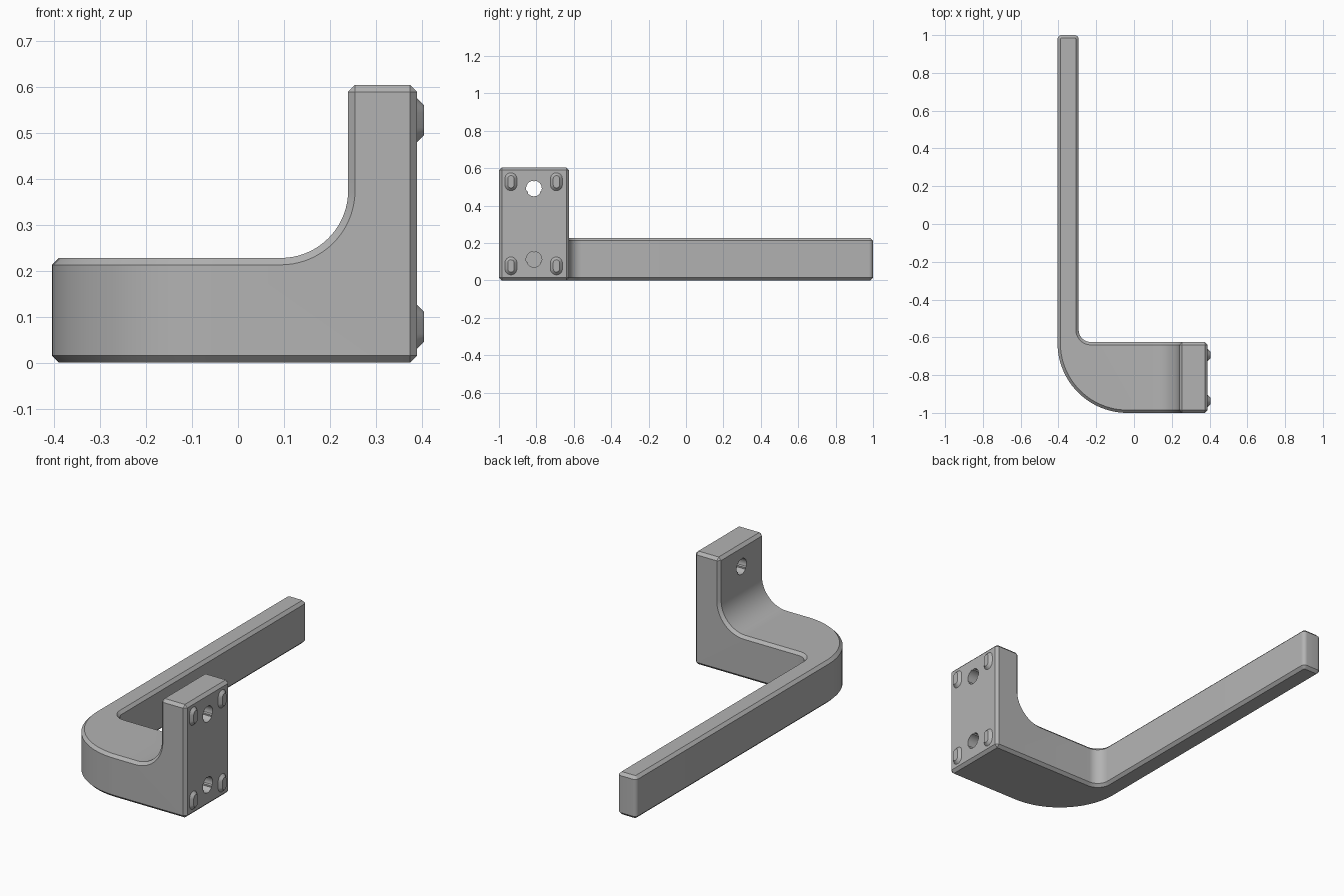
import bpy, bmesh
from math import sin, cos, pi, radians
from mathutils import Vector

cube = bpy.data.objects.get("Cube")
if cube:
    bpy.data.objects.remove(cube, do_unlink=True)

grey = bpy.data.materials.new("plain grey")
grey.use_nodes = True
GREY = (0.45, 0.45, 0.45, 1)
grey.diffuse_color = GREY
for node in grey.node_tree.nodes:
    if node.type == 'BSDF_PRINCIPLED':
        node.inputs["Base Color"].default_value = GREY


def arc(cx, cy, r, start, end, n=12):
    """Points on an arc, angles in degrees."""
    angles = [radians(start + (end - start) * i / n) for i in range(n + 1)]
    return [(cx + r * cos(a), cy + r * sin(a)) for a in angles]


def loft(name, rings):
    """Closed solid through rings of equal point count."""
    bm = bmesh.new()
    loops = [[bm.verts.new(p) for p in ring] for ring in rings]
    n = len(loops[0])
    bm.faces.new(loops[0])
    bm.faces.new(loops[-1])
    for a, b in zip(loops, loops[1:]):
        for i in range(n):
            j = (i + 1) % n
            bm.faces.new((a[i], a[j], b[j], b[i]))
    bmesh.ops.recalc_face_normals(bm, faces=bm.faces)
    mesh = bpy.data.meshes.new(name)
    bm.to_mesh(mesh)
    bm.free()
    mesh.materials.append(grey)
    obj = bpy.data.objects.new(name, mesh)
    bpy.context.collection.objects.link(obj)
    return obj


def select(obj):
    bpy.ops.object.select_all(action='DESELECT')
    obj.select_set(True)
    bpy.context.view_layer.objects.active = obj


def cut(obj, cutter):
    mod = obj.modifiers.new("cut", 'BOOLEAN')
    mod.operation = 'DIFFERENCE'
    mod.solver = 'EXACT'
    mod.object = cutter
    select(obj)
    bpy.ops.object.modifier_apply(modifier=mod.name)
    bpy.data.objects.remove(cutter, do_unlink=True)


LEFT, RIGHT, FRONT, BACK = -0.405, 0.39, -1.0, -0.625
ARM_IN, ARM_TOP, TOP, POST = -0.293, 0.228, 0.605, 0.24
CHAMFER = 0.015

# Bracket body: plan outline with a rounded elbow and a long arm
plan = [(RIGHT, FRONT), (RIGHT, BACK)]
plan += arc(ARM_IN + 0.065, BACK + 0.065, 0.065, 270, 180)
plan += arc(ARM_IN - 0.022, 0.978, 0.022, 0, 90, 6)
plan += arc(LEFT + 0.022, 0.978, 0.022, 90, 180, 6)
plan += arc(LEFT + 0.37, FRONT + 0.37, 0.37, 180, 270, 24)
body = loft("bracket_body", [[(x, y, z) for x, y in plan] for z in (0, TOP)])

# Remove everything above the arm, leaving the upright and its sweep
sweep = [(-1, 1), (-1, ARM_TOP)]
sweep += arc(POST - 0.147, ARM_TOP + 0.147, 0.147, 270, 360, 18) + [(POST, 1)]
cut(body, loft("sweep_cutter", [[(x, y, z) for x, z in sweep] for y in (-2, 2)]))

# Chamfer all hard edges
bevel = body.modifiers.new("chamfer", 'BEVEL')
bevel.width = CHAMFER
bevel.segments = 1
bevel.limit_method = 'ANGLE'
bevel.angle_limit = radians(30)
bevel.use_clamp_overlap = False
select(body)
bpy.ops.object.modifier_apply(modifier=bevel.name)

# Screw holes with three small grip ribs; the upper one goes through
HOLE_Y = -0.813
for z, depth in ((0.492, 0.3), (0.113, 0.2)):
    ring = []
    for i in range(36):
        a = 2 * pi * i / 36
        r = 0.036 if i % 12 == 3 else 0.042
        ring.append((HOLE_Y + r * cos(a), z - r * sin(a)))
    cut(body, loft("hole_cutter", [[(x, y, h) for y, h in ring]
                                   for x in (RIGHT - depth, RIGHT + 0.1)]))

select(body)
bpy.ops.object.shade_smooth_by_angle(angle=radians(30))


# Locating pegs: tapered capsules on the mounting face
def capsule(x, y, z, r):
    pts = arc(y, z + 0.016, r, 0, 180) + arc(y, z - 0.016, r, 180, 360)
    return [(x, a, b) for a, b in pts]


for side, y in (("front", -0.936), ("back", -0.693)):
    for level, z in (("lower", 0.078), ("upper", 0.528)):
        peg = loft(f"{level}_{side}_peg", [
            capsule(RIGHT - 0.005, y, z, 0.032),
            capsule(RIGHT, y, z, 0.032),
            capsule(RIGHT + 0.015, y, z, 0.017)])
        select(peg)
        bpy.ops.object.shade_smooth_by_angle(angle=radians(30))
